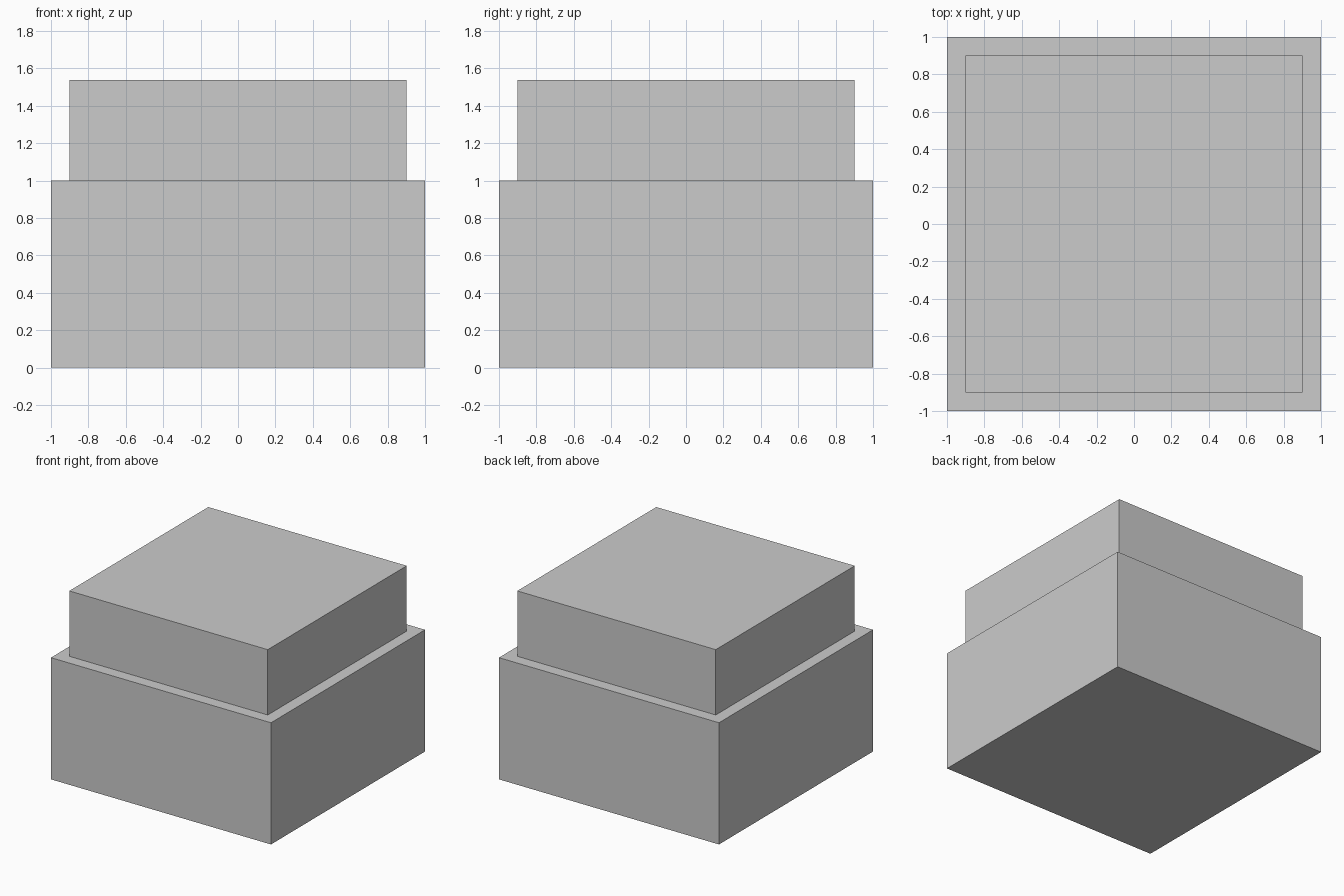
import bpy

if "Cube" in bpy.data.objects:
    bpy.data.objects.remove(bpy.data.objects["Cube"])


def block(name, width, z_bottom, z_top):
    """Square block centred on the z axis, spanning z_bottom to z_top."""
    bpy.ops.mesh.primitive_cube_add(size=1, location=(0, 0, (z_bottom + z_top) / 2))
    obj = bpy.context.object
    obj.name = name
    obj.scale = (width, width, z_top - z_bottom)
    bpy.ops.object.transform_apply(location=False, rotation=False, scale=True)
    return obj


# Wide lower block
block("base_block", 2.0, 0.0, 1.0)

# Slightly narrower block resting on the base
block("upper_block", 1.804, 1.0, 1.537)
